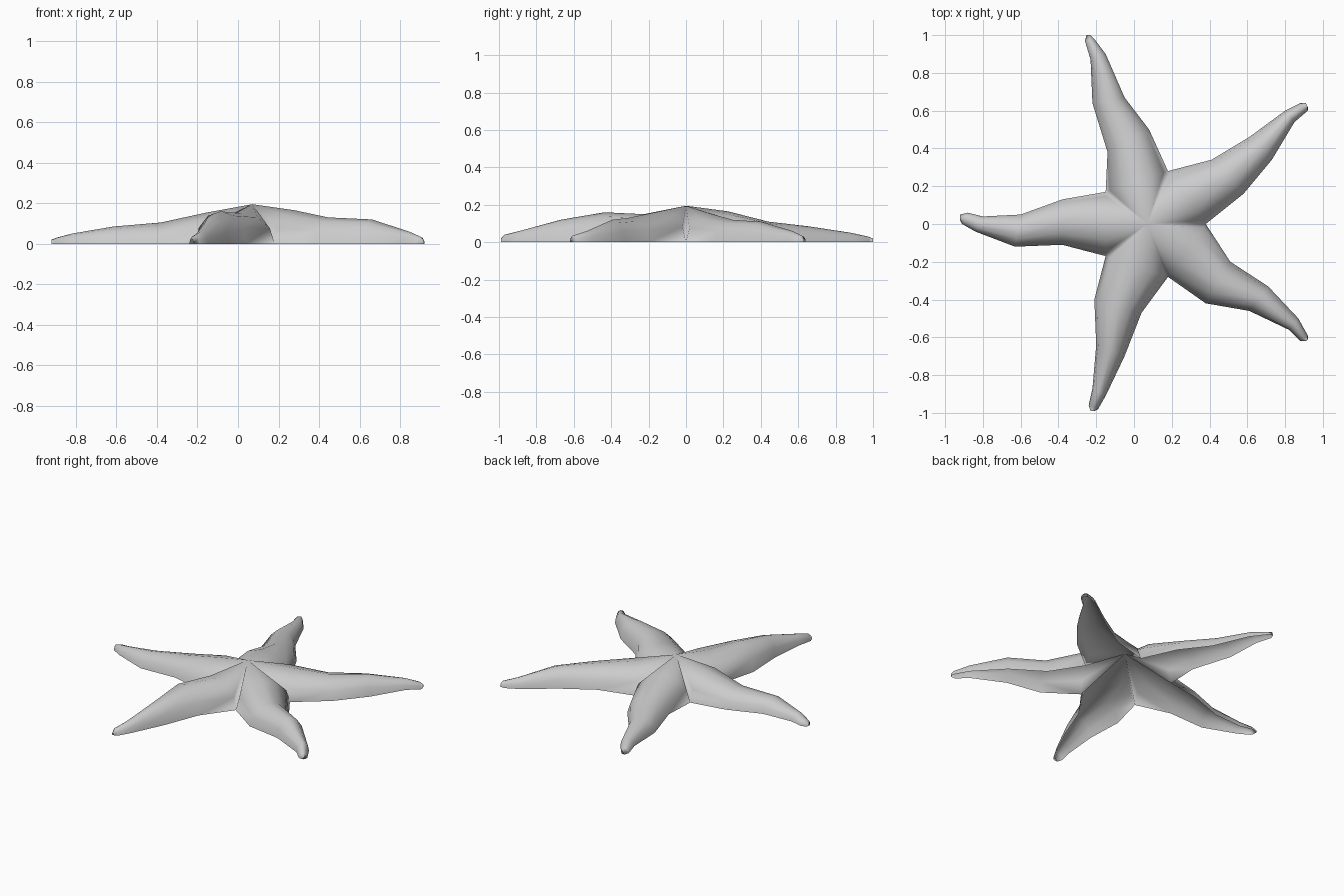
import bpy
import bmesh
from math import cos, sin, pi
from mathutils import Vector

if "Cube" in bpy.data.objects:
    bpy.data.objects.remove(bpy.data.objects["Cube"], do_unlink=True)

SEGMENTS = 6
APEX = Vector((.07, 0, .195))

# Ground points where neighbouring arms meet, counter-clockwise
VALLEYS = [(.38, 0), (.18, .28), (-.15, .17), (-.15, -.17), (.18, -.28)]

# Each arm: root height, then sections as (right edge, left edge, height)
right_back_arm = (.15, [
    ((.58, .16), (.41, .34), .12),
    ((.73, .34), (.61, .46), .11),
    ((.85, .54), (.8, .6), .06),
    ((.92, .6), (.88, .64), .035),
    ((.92, .62), (.91, .64), .02)])
back_arm = (.165, [
    ((.08, .5), (-.14, .38), .11),
    ((-.05, .67), (-.22, .64), .085),
    ((-.15, .9), (-.23, .87), .05),
    ((-.21, .98), (-.26, .97), .03),
    ((-.23, 1), (-.25, 1), .02)])
left_arm = (.155, [
    ((-.38, .13), (-.38, -.11), .105),
    ((-.6, .05), (-.63, -.12), .085),
    ((-.8, .04), (-.84, -.04), .05),
    ((-.88, .06), (-.91, 0), .03),
    ((-.92, .05), (-.92, .02), .02)])
front_arm = (.15, [
    ((-.21, -.4), (.04, -.47), .16),
    ((-.2, -.64), (-.05, -.7), .12),
    ((-.22, -.87), (-.15, -.91), .06),
    ((-.24, -.96), (-.19, -.98), .04),
    ((-.23, -.99), (-.21, -.99), .02)])
right_front_arm = (.165, [
    ((.38, -.42), (.51, -.2), .13),
    ((.61, -.46), (.71, -.33), .12),
    ((.82, -.56), (.87, -.5), .06),
    ((.88, -.62), (.92, -.59), .035),
    ((.91, -.62), (.92, -.61), .02)])
ARMS = [right_back_arm, back_arm, left_arm, front_arm, right_front_arm]


def arch(bm, start, end, height):
    """Half-ellipse of vertices standing on the ground from start to end."""
    a, b = Vector((*start, 0)), Vector((*end, 0))
    middle, half = (a + b) / 2, (a - b) / 2
    verts = []
    for i in range(SEGMENTS + 1):
        angle = pi * i / SEGMENTS
        lift = Vector((0, 0, height * sin(angle)))
        verts.append(bm.verts.new(middle + half * cos(angle) + lift))
    return verts


def add_arm(bm, apex, start, end, root_height, sections):
    """Fan from the apex to the arm root, then loft along to a blunt tip."""
    rings = [arch(bm, start, end, root_height)]
    rings += [arch(bm, *section) for section in sections]
    for i in range(SEGMENTS):
        bm.faces.new((apex, rings[0][i], rings[0][i + 1]))
        for inner, outer in zip(rings, rings[1:]):
            bm.faces.new((inner[i], outer[i], outer[i + 1], inner[i + 1]))
    bm.faces.new(rings[-1])


# Open-bottomed body with five bent arms
bm = bmesh.new()
apex = bm.verts.new(APEX)
for i, (root_height, sections) in enumerate(ARMS):
    add_arm(bm, apex, VALLEYS[i], VALLEYS[(i + 1) % len(VALLEYS)],
            root_height, sections)
bmesh.ops.remove_doubles(bm, verts=bm.verts, dist=.001)
bm.normal_update()
for face in bm.faces:
    face.smooth = True
    if face.normal.z < -.2:
        face.normal_flip()

mesh = bpy.data.meshes.new("starfish_body")
bm.to_mesh(mesh)
bm.free()
body = bpy.data.objects.new("starfish_body", mesh)
bpy.context.collection.objects.link(body)

# Plain grey skin
skin = bpy.data.materials.new("light_grey")
skin.use_nodes = True
grey = (.6, .6, .6, 1)
skin.diffuse_color = grey
skin.node_tree.nodes["Principled BSDF"].inputs["Base Color"].default_value = grey
mesh.materials.append(skin)
